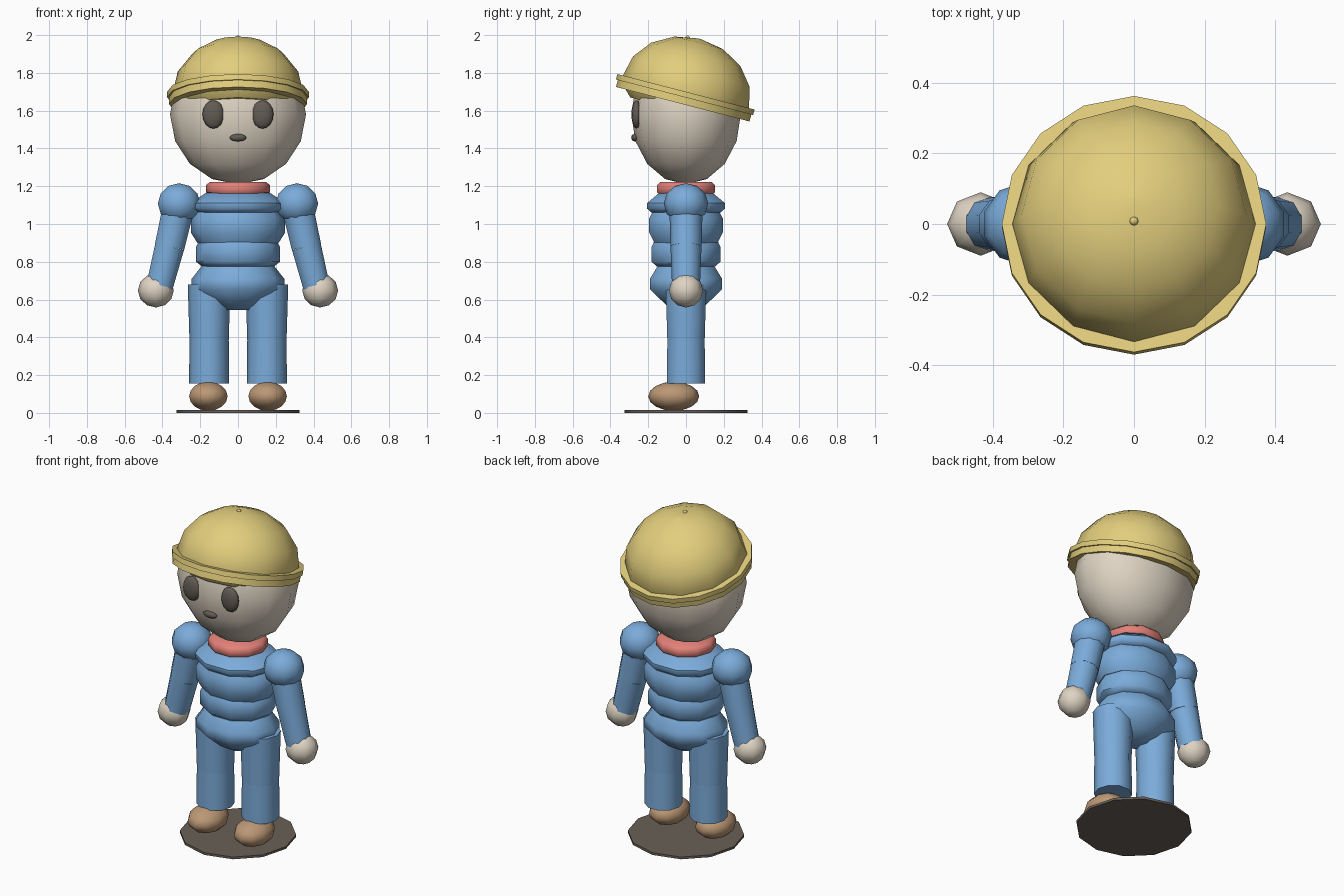
import bpy, bmesh, math
from mathutils import Matrix, Vector

if "Cube" in bpy.data.objects:
    bpy.data.objects.remove(bpy.data.objects["Cube"], do_unlink=True)


def material(name, srgb):
    lin = [(c / 255) ** 2.2 for c in srgb] + [1]
    m = bpy.data.materials.new(name)
    m.use_nodes = True
    m.diffuse_color = lin
    m.node_tree.nodes["Principled BSDF"].inputs["Base Color"].default_value = lin
    return m


YELLOW = material("straw yellow", (226, 205, 124))
SKIN = material("pale skin", (222, 211, 194))
BLUE = material("overall blue", (122, 170, 217))
RED = material("collar red", (226, 128, 120))
BROWN = material("shoe brown", (186, 150, 116))
DARK = material("feature dark", (98, 92, 84))
BASE = material("base grey brown", (104, 96, 88))


def finish(name, bm, mat, matrix, angle=50):
    bm.transform(matrix)
    bmesh.ops.recalc_face_normals(bm, faces=bm.faces)
    mesh = bpy.data.meshes.new(name)
    bm.to_mesh(mesh)
    bm.free()
    mesh.materials.append(mat)
    ob = bpy.data.objects.new(name, mesh)
    bpy.context.collection.objects.link(ob)
    bpy.ops.object.select_all(action="DESELECT")
    ob.select_set(True)
    bpy.context.view_layer.objects.active = ob
    bpy.ops.object.shade_smooth_by_angle(angle=math.radians(angle))
    return ob


def lathe(name, profile, mat, sides=10, depth=1.0, matrix=Matrix(), angle=50):
    """Stack rings of (radius, height), capped at both ends."""
    bm = bmesh.new()
    rings = []
    for r, z in profile:
        turn = [2 * math.pi * i / sides for i in range(sides)]
        rings.append([bm.verts.new((r * math.cos(a), r * depth * math.sin(a), z)) for a in turn])
    for low, high in zip(rings, rings[1:]):
        for i in range(sides):
            j = (i + 1) % sides
            bm.faces.new((low[i], low[j], high[j], high[i]))
    bm.faces.new(rings[0])
    bm.faces.new(rings[-1])
    return finish(name, bm, mat, matrix, angle)


def ball(name, centre, radii, mat, sides=12, rings=8):
    bm = bmesh.new()
    bmesh.ops.create_uvsphere(bm, u_segments=sides, v_segments=rings, radius=1)
    return finish(name, bm, mat, Matrix.Translation(centre) @ Matrix.Diagonal((*radii, 1)), 70)


def limb(name, start, end, r1, r2, mat, sides=10):
    a, b = Vector(start), Vector(end)
    spin = (b - a).to_track_quat("Z", "Y").to_matrix().to_4x4()
    return lathe(name, [(r1, 0), (r2, (b - a).length)], mat, sides,
                 matrix=Matrix.Translation(a) @ spin)


# Stand
lathe("base", [(0.325, 0), (0.325, 0.014)], BASE, 12)

# Torso, stacked from hips to collar
lathe("pelvis", [(0.08, 0.545), (0.14, 0.575), (0.245, 0.655), (0.245, 0.71), (0.19, 0.78)],
      BLUE, 10, 0.82)
lathe("waist", [(0.19, 0.775), (0.222, 0.80), (0.222, 0.88), (0.205, 0.91)], BLUE, 10, 0.86)
lathe("belly", [(0.215, 0.90), (0.25, 0.955), (0.25, 1.03), (0.215, 1.08)], BLUE, 10, 0.82)
lathe("chest", [(0.22, 1.06), (0.25, 1.082), (0.25, 1.11), (0.17, 1.165)], BLUE, 10, 0.87)
lathe("collar", [(0.15, 1.15), (0.17, 1.168), (0.17, 1.205), (0.15, 1.222)], RED, 10, 0.95)

# Head and face
ball("head", (0, 0, 1.58), (0.36, 0.29, 0.37), SKIN)
ball("mouth", (0, -0.272, 1.457), (0.047, 0.018, 0.02), DARK, 10, 6)

# Paired parts
for side, s in (("left", 1), ("right", -1)):
    ball(side + "_eye", (s * 0.13, -0.262, 1.58), (0.058, 0.027, 0.075), DARK)
    ball(side + "_shoulder", (s * 0.312, 0, 1.108), (0.118, 0.118, 0.108), BLUE, 10, 6)
    elbow = (s * 0.362, 0, 0.88)
    limb(side + "_upper_arm", (s * 0.312, 0, 1.10), elbow, 0.088, 0.083, BLUE)
    limb(side + "_forearm", elbow, (s * 0.415, 0, 0.67), 0.082, 0.074, BLUE)
    ball(side + "_hand", (s * 0.435, 0, 0.648), (0.095, 0.09, 0.09), SKIN, 8, 6)
    x = s * 0.153
    limb(side + "_thigh", (x, 0, 0.385), (x, 0, 0.68), 0.104, 0.113, BLUE)
    limb(side + "_shin", (x, 0, 0.155), (x, 0, 0.385), 0.106, 0.104, BLUE)
    ball(side + "_shoe", (s * 0.157, -0.065, 0.088), (0.107, 0.135, 0.077), BROWN, 10, 8)

# Hat, tipped back
tip = Matrix.Translation((0, 0, 1.70)) @ Matrix.Rotation(math.radians(-14.5), 4, "X")
dome = [(0.278, -0.103), (0.33, -0.05)]
for i in range(8):
    a = math.radians(i * 11.25 if i == 0 else 22.5 * min(i, 4))
    if i < 4:
        dome.append((0.345 * math.cos(a), 0.29 * math.sin(a)))
dome.append((0.004, 0.29))
lathe("hat_dome", dome, YELLOW, 12, matrix=tip, angle=45)
lathe("hat_brim", [(0.30, -0.068), (0.365, -0.068), (0.365, -0.03), (0.375, -0.03), (0.375, 0), (0.33, 0)],
      YELLOW, 16, matrix=tip, angle=30)
ball("hat_button", (0, 0.008, 1.985), (0.013, 0.013, 0.013), YELLOW, 8, 6)
